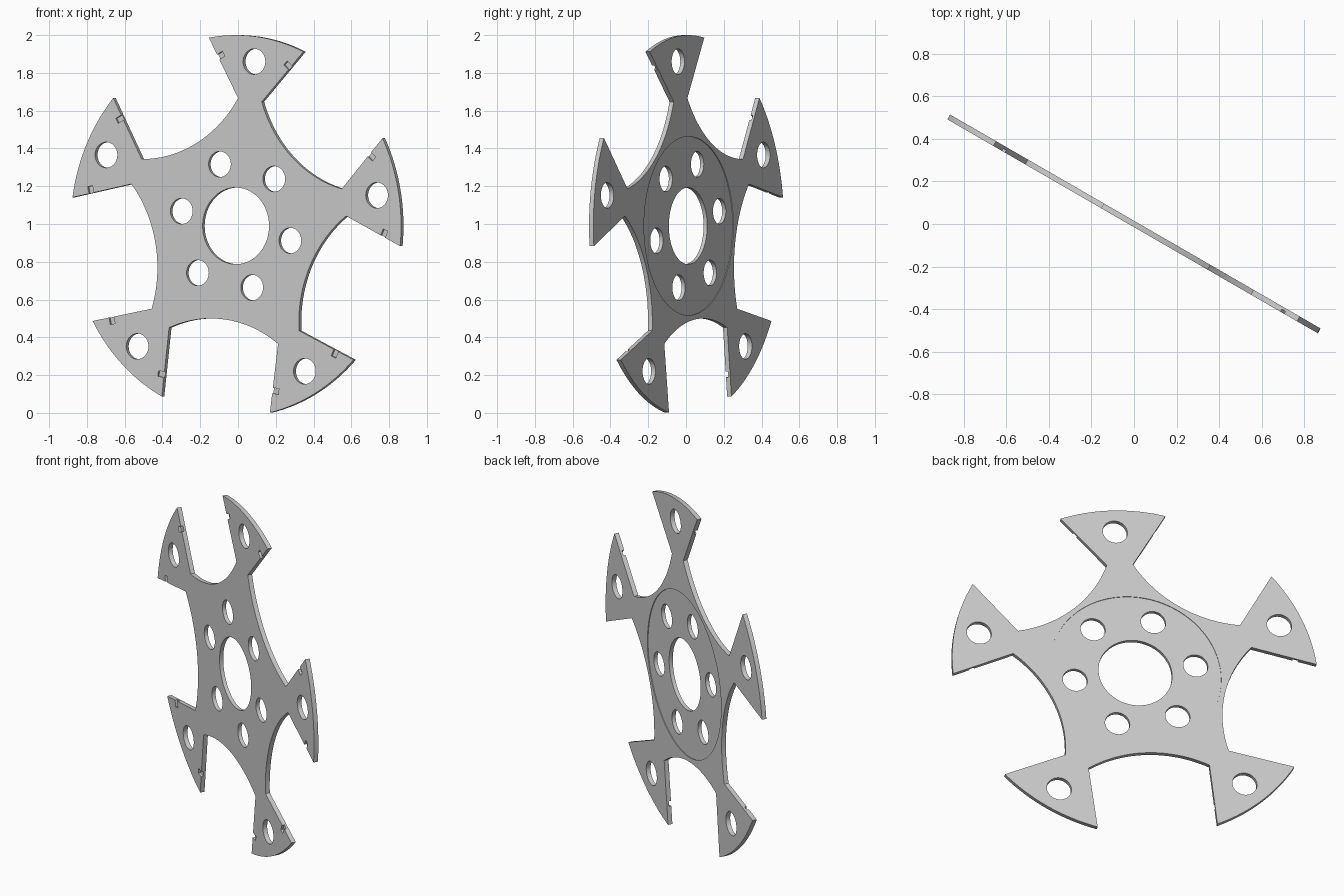
import bpy, bmesh
from math import sin, cos, radians, atan2, hypot
from mathutils import Matrix, Vector

cube = bpy.data.objects.get("Cube")
if cube:
    bpy.data.objects.remove(cube, do_unlink=True)

THICK = 0.026
ARM0, STEP = 82.65, 72          # first arm direction and arm spacing, degrees
TIP_R, TIP_HALF = 1.01, 16.75   # flared arm tip
NECK_R, NECK_HALF = 0.676, 6.2  # narrow arm root
BAY_R = 0.5                     # deepest point of each bay between arms


def polar(r, deg):
    return Vector((r * cos(radians(deg)), r * sin(radians(deg)), 0))


def mesh_object(name, bm):
    bmesh.ops.recalc_face_normals(bm, faces=bm.faces)
    mesh = bpy.data.meshes.new(name)
    bm.to_mesh(mesh)
    bm.free()
    obj = bpy.data.objects.new(name, mesh)
    bpy.context.collection.objects.link(obj)
    return obj


def add_cylinder(bm, centre, radius, depth, segments):
    bmesh.ops.create_cone(bm, cap_ends=True, segments=segments, radius1=radius,
                          radius2=radius, depth=depth, matrix=Matrix.Translation(centre))


def bay_arc(mid_deg, n=28):
    """Concave arc from one arm root to the next."""
    half = STEP / 2 - NECK_HALF
    chord = NECK_R * sin(radians(half))
    sag = NECK_R * cos(radians(half)) - BAY_R
    radius = (chord ** 2 + sag ** 2) / (2 * sag)
    centre = polar(BAY_R + radius, mid_deg)
    sweep = atan2(chord, radius - sag) * 180 / 3.14159265
    return [centre + polar(radius, mid_deg + 180 + sweep * (1 - 2 * i / n)) for i in range(n + 1)]


# Star plate outline, extruded
outline = []
for k in range(5):
    a = ARM0 + STEP * k
    outline += [polar(TIP_R, a + TIP_HALF * (i / 8 - 1)) for i in range(17)]
    outline += bay_arc(a + STEP / 2)
bm = bmesh.new()
face = bm.faces.new([bm.verts.new(p - Vector((0, 0, THICK / 2))) for p in outline])
top = bmesh.ops.extrude_face_region(bm, geom=[face])
bmesh.ops.translate(bm, vec=(0, 0, THICK),
                    verts=[v for v in top["geom"] if isinstance(v, bmesh.types.BMVert)])
plate = mesh_object("star_plate", bm)

# Cutter for centre bore, bolt holes, arm holes and edge notches
bm = bmesh.new()
add_cylinder(bm, (0, 0, 0), 0.203, 0.2, 96)
for k in range(6):
    add_cylinder(bm, polar(0.341, 46.8 + 60 * k), 0.068, 0.2, 48)
for k in range(5):
    a = ARM0 + STEP * k
    add_cylinder(bm, polar(0.877, a), 0.068, 0.2, 48)
    for side in (-1, 1):
        root = polar(NECK_R, a + side * NECK_HALF)
        tip = polar(TIP_R, a + side * TIP_HALF)
        d = tip - root
        spot = root.lerp(tip, 0.68) + Vector((0, 0, THICK / 2))
        bmesh.ops.create_cube(bm, size=1, matrix=Matrix.Translation(spot)
                              @ Matrix.Rotation(atan2(d.y, d.x), 4, "Z")
                              @ Matrix.Diagonal((0.03, 0.075, THICK, 1)))
holes = mesh_object("hole_cutter", bm)

# Cutter for the shallow round recess on the back
bm = bmesh.new()
add_cylinder(bm, (0, 0, -THICK / 2 - 0.046), 0.473, 0.1, 128)
recess = mesh_object("recess_cutter", bm)

for cutter in (holes, recess):
    cutter.hide_render = True
    mod = plate.modifiers.new(cutter.name, "BOOLEAN")
    mod.operation, mod.solver, mod.object = "DIFFERENCE", "EXACT", cutter
bpy.context.view_layer.update()
result = bpy.data.meshes.new_from_object(plate.evaluated_get(bpy.context.evaluated_depsgraph_get()))
plate.modifiers.clear()
plate.data = result
for cutter in (holes, recess):
    bpy.data.objects.remove(cutter, do_unlink=True)

# Grey metal
grey = bpy.data.materials.new("light_grey")
grey.use_nodes = True
grey.diffuse_color = (0.6, 0.6, 0.6, 1)
grey.node_tree.nodes["Principled BSDF"].inputs["Base Color"].default_value = (0.6, 0.6, 0.6, 1)
plate.data.materials.clear()
plate.data.materials.append(grey)

# Stand the plate upright, turned about the vertical axis
plate.rotation_euler = (radians(90), 0, radians(-30))
plate.location = (-0.005, 0.003, 0.99)
bpy.ops.object.select_all(action="DESELECT")
plate.select_set(True)
bpy.context.view_layer.objects.active = plate
bpy.ops.object.shade_smooth_by_angle(angle=radians(30))
